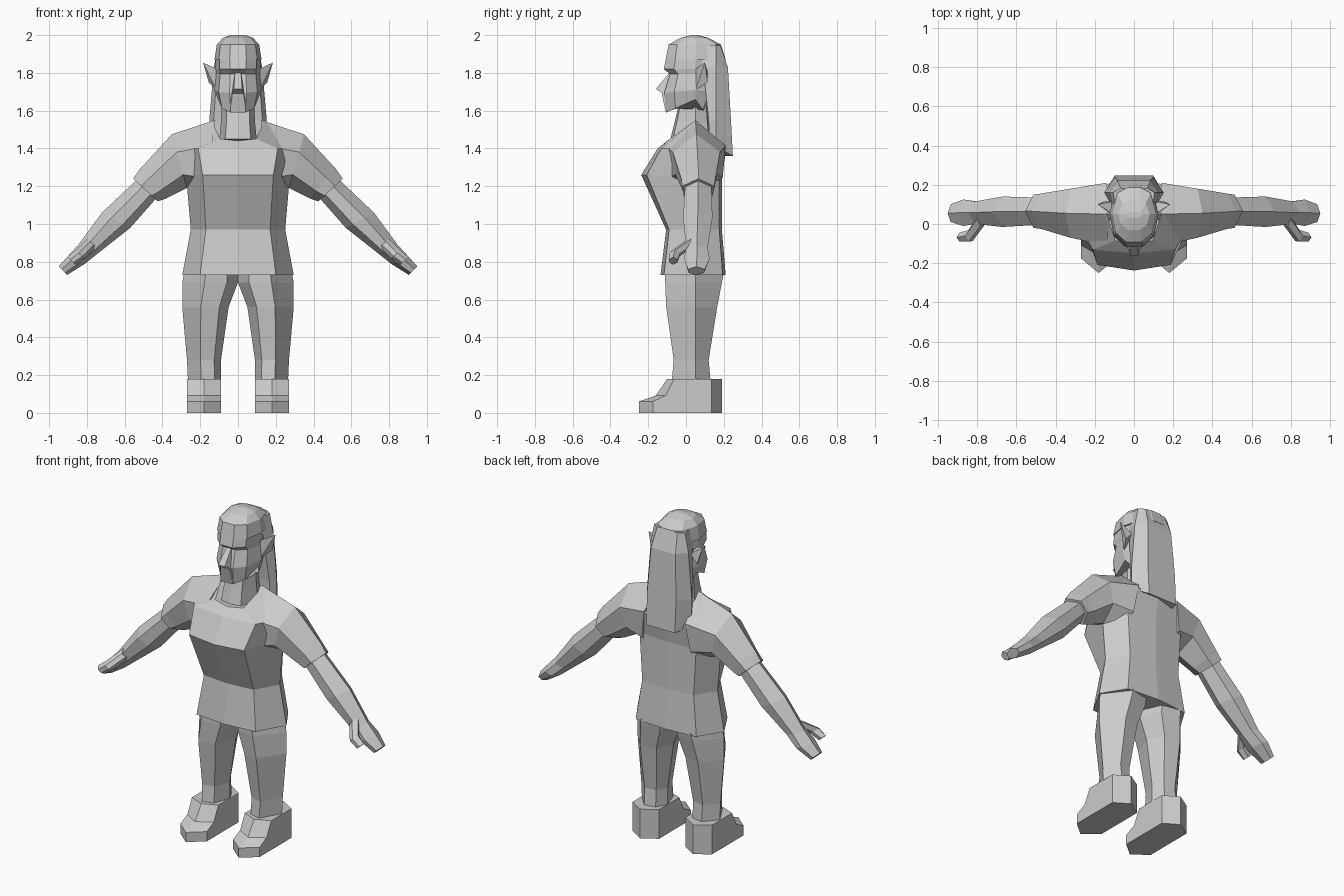
import bpy
import bmesh

if "Cube" in bpy.data.objects:
    bpy.data.objects.remove(bpy.data.objects["Cube"])

clay = bpy.data.materials.new("plain_grey")
clay.use_nodes = True
clay.diffuse_color = (0.6, 0.6, 0.6, 1)
clay.node_tree.nodes["Principled BSDF"].inputs["Base Color"].default_value = (0.6, 0.6, 0.6, 1)


def finish(name, bm, both=False):
    if both:  # mirrored copy for the other side
        geom = bmesh.ops.duplicate(bm, geom=bm.verts[:] + bm.edges[:] + bm.faces[:])["geom"]
        for v in geom:
            if isinstance(v, bmesh.types.BMVert):
                v.co.x = -v.co.x
    bmesh.ops.recalc_face_normals(bm, faces=bm.faces[:])
    mesh = bpy.data.meshes.new(name)
    bm.to_mesh(mesh)
    bm.free()
    mesh.materials.append(clay)
    obj = bpy.data.objects.new(name, mesh)
    bpy.context.collection.objects.link(obj)


def skin(name, rings, both=False):
    bm = bmesh.new()
    loops = [[bm.verts.new(p) for p in ring] for ring in rings]
    n = len(loops[0])
    for a, b in zip(loops, loops[1:]):
        for i in range(n):
            j = (i + 1) % n
            bm.faces.new((a[i], a[j], b[j], b[i]))
    bm.faces.new(loops[0])
    bm.faces.new(loops[-1])
    finish(name, bm, both)


def span(t, front, back, mid):
    return mid + t * ((mid - front) if t < 0 else (back - mid))


def upright(name, shape, stations, both=False, mid=0.05):
    # station: height, inner x, outer x, front y, back y, drop of front and back
    rings = []
    for z, x0, x1, front, back, drop in stations:
        rings.append([((x0 + x1) / 2 + u * (x1 - x0) / 2, span(v, front, back, mid),
                       z - drop * abs(v)) for u, v in shape])
    skin(name, rings, both)


def limb(name, stations):
    # station: top x and z, bottom x and z, front y, back y
    shape = [(0, 0), (.33, -1), (.75, -.9), (1, 0), (.75, .9), (.33, 1)]
    rings = []
    for xt, zt, xb, zb, front, back in stations:
        rings.append([(xt + u * (xb - xt), span(v, front, back, (front + back) / 2),
                       zt + u * (zb - zt)) for u, v in shape])
    skin(name, rings, True)


def hull(name, points, both=False, sym=False):
    bm = bmesh.new()
    for x, y, z in points:
        bm.verts.new((x, y, z))
        if sym and x:
            bm.verts.new((-x, y, z))
    bmesh.ops.convex_hull(bm, input=bm.verts[:])
    finish(name, bm, both)


def symmetric(half):
    return half + [(-u, v) for u, v in reversed(half) if u]


# Section outlines, front to back
body = symmetric([(0, -1), (.68, -.9), (1, 0), (.7, .9), (0, 1)])
skull = symmetric([(.36, -1), (.82, -.68), (1, 0), (.75, .8), (.3, 1)])
slab = symmetric([(.85, -1), (1, 0), (.65, 1)])
leg_shape = [(1, 0), (.2, -1), (-.6, -.85), (-1, 0), (-.6, .85), (.2, 1)]
shoe_shape = [(1, -.75), (0, -1), (-1, -.75), (-1, .6), (0, 1), (1, .6)]

# Tunic, flared at the hem and pointed at the chest
upright("tunic", body, [
    (.73, -.295, .295, -.135, .21, 0),
    (.97, -.25, .25, -.105, .19, 0),
    (1.26, -.275, .275, -.237, .19, 0),
    (1.40, -.31, .31, -.15, .215, 0),
    (1.55, -.14, .14, -.1, .17, .11)])
limb("sleeve", [
    (.12, 1.55, .18, 1.14, -.11, .21),
    (.35, 1.475, .27, 1.19, -.07, .18),
    (.52, 1.29, .38, 1.135, -.025, .155),
    (.555, 1.24, .425, 1.12, -.02, .15)])

# Bare forearm with hand and thumb
limb("forearm_and_hand", [
    (.535, 1.235, .425, 1.145, -.005, .135),
    (.72, 1.06, .57, .98, -.015, .14),
    (.845, .89, .735, .85, 0, .115),
    (.9, .83, .81, .79, -.01, .125),
    (.95, .775, .905, .73, .01, .1)])
limb("thumb", [
    (.8, .92, .75, .88, -.01, .06),
    (.86, .86, .81, .82, -.09, -.03),
    (.905, .825, .86, .785, -.09, -.045)])

# Trousers
upright("trouser_leg", leg_shape, [
    (.74, 0, .285, -.11, .2, 0),
    (.69, 0, .295, -.11, .19, 0),
    (.56, .05, .295, -.105, .165, 0),
    (.28, .09, .27, -.065, .12, 0),
    (.17, .09, .265, -.075, .13, 0)], True)

# Shoes with a stepped, pointed toe
upright("shoe", shoe_shape, [
    (0, .09, .27, -.25, .19, 0),
    (.06, .09, .27, -.25, .19, 0),
    (.092, .09, .27, -.16, .19, 0),
    (.18, .09, .27, -.1, .19, 0)], True)

# Neck and head
upright("neck", body, [
    (1.44, -.1, .1, -.085, .13, 0),
    (1.54, -.09, .09, -.06, .12, 0),
    (1.67, -.085, .085, -.03, .11, 0)])
upright("head", skull, [
    (1.66, -.105, .105, -.105, .1, .07),
    (1.71, -.125, .125, -.115, .14, .015),
    (1.795, -.115, .115, -.085, .15, 0),
    (1.82, -.118, .118, -.118, .15, 0),
    (1.89, -.118, .118, -.102, .15, 0)])
hull("nose", [(.015, -.08, 1.81), (.022, -.16, 1.715), (.032, -.12, 1.69),
              (.035, -.09, 1.70)], sym=True)
hull("chin", [(.03, -.128, 1.69), (.042, -.108, 1.595), (.05, -.06, 1.69),
              (.05, -.05, 1.61)], sym=True)
hull("ear", [(.11, .05, 1.82), (.11, .115, 1.8), (.115, .05, 1.71),
             (.185, .1, 1.855), (.155, .115, 1.75)], True)

# Hair cap and long hair down the back
upright("hair_cap", skull, [
    (1.87, -.125, .125, -.108, .21, 0),
    (1.95, -.112, .112, -.092, .185, 0),
    (1.985, -.08, .08, -.03, .12, 0),
    (2, -.04, .04, .03, .06, 0)])
upright("long_hair", slab, [
    (1.41, -.15, .15, .125, .248, .05),
    (1.55, -.152, .152, .12, .238, 0),
    (1.83, -.128, .128, .09, .222, 0),
    (1.945, -.105, .105, .04, .182, 0)], mid=.16)
